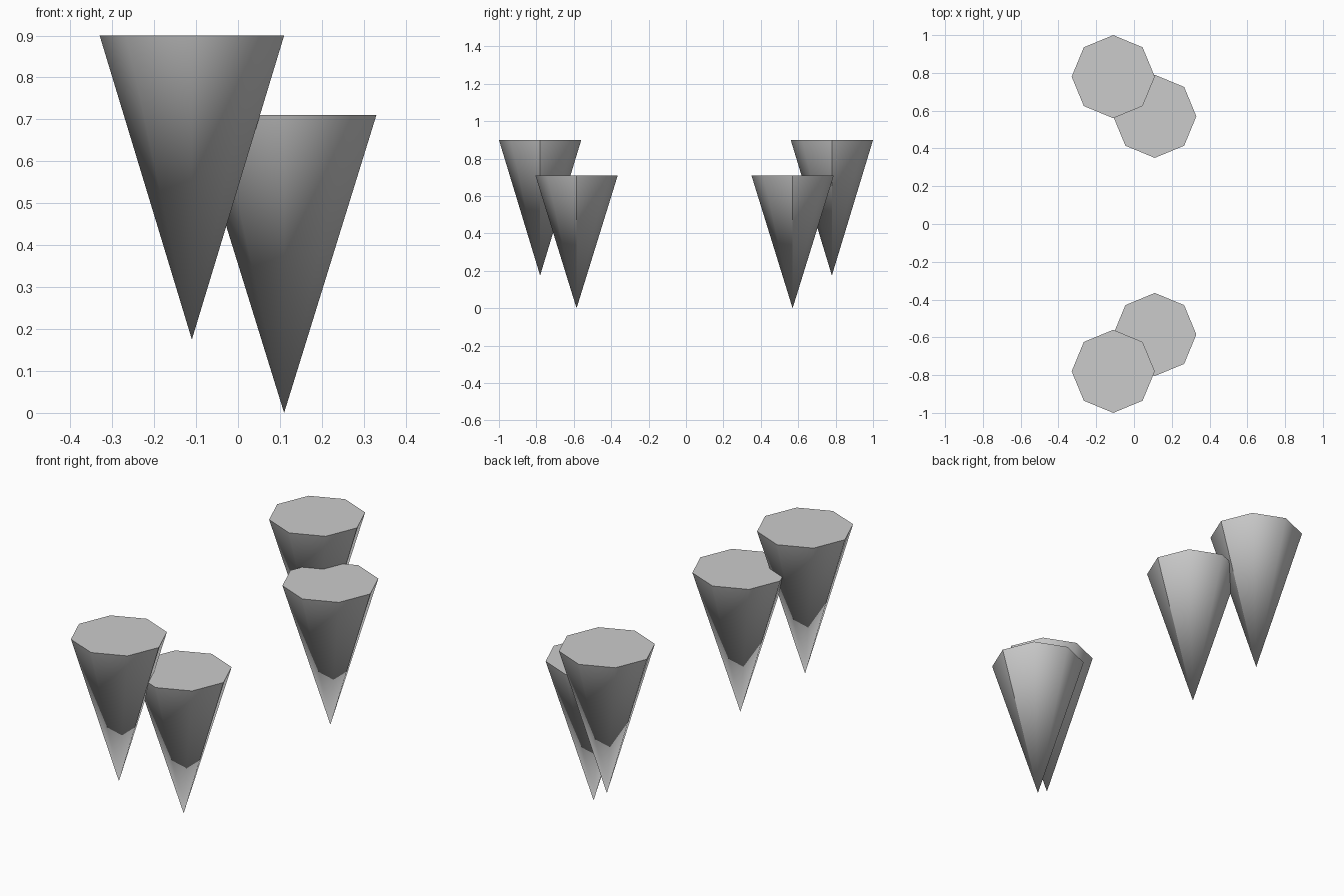
import bpy, bmesh
from mathutils import Matrix

if "Cube" in bpy.data.objects:
    bpy.data.objects.remove(bpy.data.objects["Cube"])

RADIUS = 0.22
SIDES = 8


def spike(name, x, y, z_tip, z_top):
    """Eight-sided cone, point down, with a flat cap on top."""
    bm = bmesh.new()
    bmesh.ops.create_cone(
        bm, cap_ends=True, cap_tris=False, segments=SIDES,
        radius1=0.0, radius2=RADIUS, depth=z_top - z_tip,
        matrix=Matrix.Translation((x, y, (z_tip + z_top) / 2)))
    bmesh.ops.remove_doubles(bm, verts=bm.verts, dist=1e-5)
    bmesh.ops.recalc_face_normals(bm, faces=bm.faces)

    # smooth sides, flat cap
    for f in bm.faces:
        f.smooth = len(f.verts) == 3
    # sharp rim, plus the hard seam down the +x side
    for e in bm.edges:
        rim = all(v.co.z > z_top - 1e-4 for v in e.verts)
        seam = max(v.co.x for v in e.verts) > x + RADIUS - 1e-4
        e.smooth = not (rim or seam)

    mesh = bpy.data.meshes.new(name)
    bm.to_mesh(mesh)
    bm.free()
    obj = bpy.data.objects.new(name, mesh)
    bpy.context.collection.objects.link(obj)
    return obj


# High pair, set back on each side
for side, y in (("front", -0.78), ("back", 0.78)):
    spike(f"{side}_high_spike", -0.11, y, 0.175, 0.90)

# Low pair, resting on the ground plane, slightly uneven in y
for side, y in (("front", -0.585), ("back", 0.57)):
    spike(f"{side}_low_spike", 0.11, y, 0.0, 0.71)
